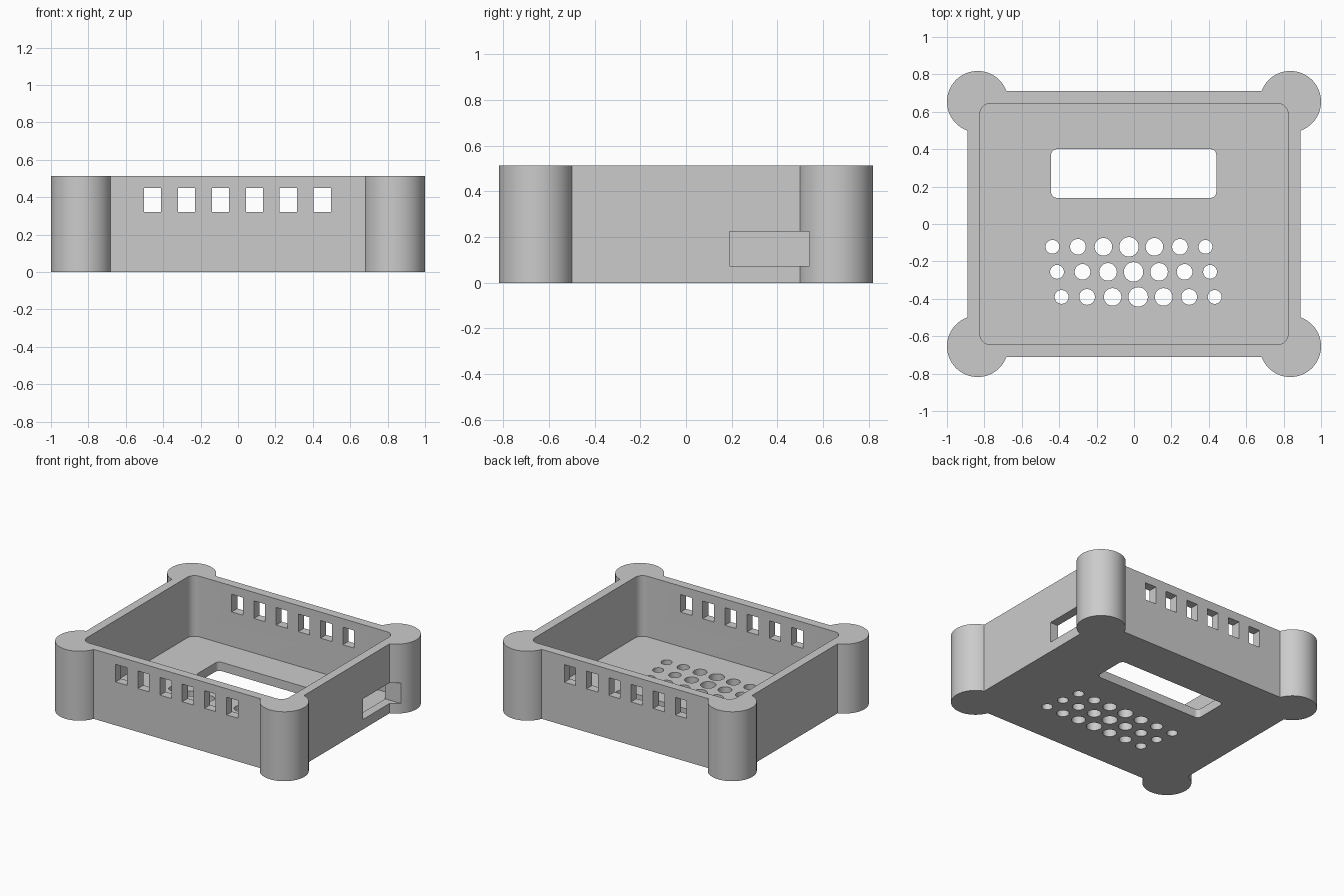
import bpy, bmesh
from math import acos, asin, cos, sin, pi, tau

cube = bpy.data.objects.get("Cube")
if cube:
    bpy.data.objects.remove(cube, do_unlink=True)

HEIGHT, WALL = 0.513, 0.065
HALF_X, HALF_Y = 0.89, 0.71          # outer wall faces
POST_X, POST_Y, POST_R = 0.836, 0.654, 0.164

grey = bpy.data.materials.new("plain grey")
grey.use_nodes = True
grey.diffuse_color = (0.6, 0.6, 0.6, 1)
grey.node_tree.nodes["Principled BSDF"].inputs["Base Color"].default_value = (0.6, 0.6, 0.6, 1)


def arc(cx, cy, r, a0, a1, steps):
    angles = [a0 + (a1 - a0) * i / steps for i in range(steps + 1)]
    return [(cx + r * cos(a), cy + r * sin(a)) for a in angles]


def rounded_rect(x0, x1, y0, y1, r):
    corners = [(x1 - r, y1 - r), (x0 + r, y1 - r), (x0 + r, y0 + r), (x1 - r, y0 + r)]
    return [p for i, (cx, cy) in enumerate(corners)
            for p in arc(cx, cy, r, i * pi / 2, (i + 1) * pi / 2, 8)]


def rect(x0, x1, y0, y1):
    return [(x1, y1), (x0, y1), (x0, y0), (x1, y0)]


def prism(bm, outline, z0, z1):
    """Closed prism from a counter-clockwise outline."""
    low = [bm.verts.new((x, y, z0)) for x, y in outline]
    high = [bm.verts.new((x, y, z1)) for x, y in outline]
    bm.faces.new(low[::-1])
    bm.faces.new(high)
    n = len(outline)
    for i in range(n):
        j = (i + 1) % n
        bm.faces.new((low[i], low[j], high[j], high[i]))


def make_object(name, prisms):
    bm = bmesh.new()
    for p in prisms:
        prism(bm, *p)
    mesh = bpy.data.meshes.new(name)
    bm.to_mesh(mesh)
    bm.free()
    mesh.materials.append(grey)
    obj = bpy.data.objects.new(name, mesh)
    bpy.context.collection.objects.link(obj)
    return obj


# Outer shell: a rectangle whose corners swell into round posts
on_side = -asin(((POST_R ** 2 - (HALF_X - POST_X) ** 2) ** 0.5) / POST_R)
on_back = pi - asin((HALF_Y - POST_Y) / POST_R)
corner = arc(POST_X, POST_Y, POST_R, on_side, on_back, 56)
outline = (corner + [(-x, y) for x, y in reversed(corner)]
           + [(-x, -y) for x, y in corner] + [(x, -y) for x, y in reversed(corner)])
case = make_object("case_body", [(outline, 0, HEIGHT)])

# Open cavity with rounded corners
inner_x, inner_y = HALF_X - WALL, HALF_Y - WALL
cavity = make_object("cavity_cutter",
                     [(rounded_rect(-inner_x, inner_x, -inner_y, inner_y, 0.06), WALL, 1)])

# Floor window, side port and vent slots through front and back walls
openings = [(rounded_rect(-0.443, 0.44, 0.14, 0.40, 0.03), -0.1, 0.2),
            (rect(0.7, 1.2, 0.19, 0.54), 0.073, 0.225)]
for i in range(6):
    x = -0.457 + 0.1815 * i
    openings.append((rect(x - 0.046, x + 0.046, -1, 1), 0.32, 0.45))

# Speaker holes: three shifted rows, largest in the middle
for row in range(3):
    for i in range(-3, 4):
        x = -0.027 + 0.0245 * row + 0.1364 * i
        hole = arc(x, -0.122 - 0.134 * row, 0.052 - 0.005 * abs(i), 0, tau, 32)[:-1]
        openings.append((hole, -0.1, 0.2))
opening_cutter = make_object("opening_cutter", openings)

# Carve the case
bpy.ops.object.select_all(action="DESELECT")
bpy.context.view_layer.objects.active = case
case.select_set(True)
for cutter in (cavity, opening_cutter):
    cutter.hide_render = True
    mod = case.modifiers.new(cutter.name, "BOOLEAN")
    mod.operation, mod.solver, mod.object = "DIFFERENCE", "EXACT", cutter
    bpy.ops.object.modifier_apply(modifier=mod.name)
    bpy.data.objects.remove(cutter, do_unlink=True)
bpy.ops.object.shade_smooth_by_angle()
